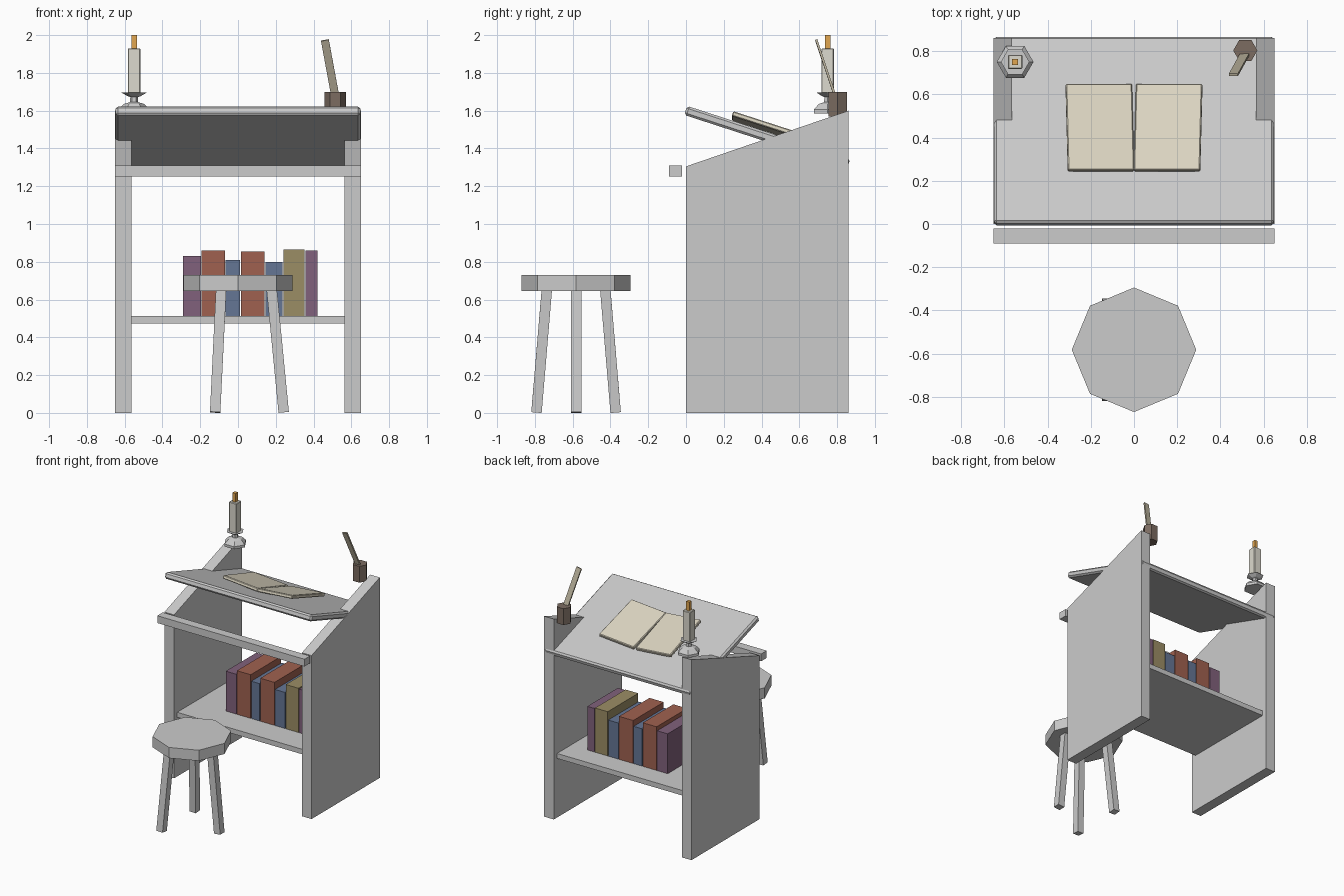
import bpy, bmesh, math
from mathutils import Vector, Euler

if "Cube" in bpy.data.objects:
    bpy.data.objects.remove(bpy.data.objects["Cube"])

def material(name, rgb):
    m = bpy.data.materials.new(name)
    m.diffuse_color = (*rgb, 1)
    m.use_nodes = True
    m.node_tree.nodes["Principled BSDF"].inputs["Base Color"].default_value = m.diffuse_color
    return m

RED = material("red_leather", (0.35, 0.12, 0.08))
BLUE = material("blue_cloth", (0.13, 0.18, 0.30))
KHAKI = material("khaki_cloth", (0.33, 0.27, 0.13))
PURPLE = material("purple_cloth", (0.22, 0.12, 0.20))
PAPER = material("paper", (0.72, 0.67, 0.54))
WAX = material("wax", (0.72, 0.70, 0.62))
FLAME = material("flame", (0.75, 0.38, 0.08))
CLAY = material("clay", (0.20, 0.15, 0.12))
FEATHER = material("feather", (0.50, 0.45, 0.34))

def finish(name, bm, mat=None, bevel=0):
    bmesh.ops.recalc_face_normals(bm, faces=bm.faces)
    me = bpy.data.meshes.new(name)
    bm.to_mesh(me)
    bm.free()
    ob = bpy.data.objects.new(name, me)
    bpy.context.collection.objects.link(ob)
    if mat:
        me.materials.append(mat)
    if bevel:
        mod = ob.modifiers.new("bevel", 'BEVEL')
        mod.width, mod.segments = bevel, 1
    return ob

def box(name, center, size, mat=None, rot=None, bevel=0):
    bm = bmesh.new()
    bmesh.ops.create_cube(bm, size=1)
    bmesh.ops.scale(bm, vec=size, verts=bm.verts)
    ob = finish(name, bm, mat, bevel)
    ob.location = center
    if rot:
        ob.rotation_euler = rot
    return ob

def span(name, x, y, z, mat=None, bevel=0):
    lo, hi = Vector((x[0], y[0], z[0])), Vector((x[1], y[1], z[1]))
    return box(name, (lo + hi) / 2, hi - lo, mat, None, bevel)

def turned(name, x, y, profile, sides, mat=None):
    """Stack of (radius, z) rings with capped ends."""
    bm = bmesh.new()
    rings = [[bm.verts.new((x + r * math.cos(math.tau * i / sides),
                            y + r * math.sin(math.tau * i / sides), z))
              for i in range(sides)] for r, z in profile]
    for a, b in zip(rings, rings[1:]):
        for i in range(sides):
            j = (i + 1) % sides
            bm.faces.new((a[i], a[j], b[j], b[i]))
    bm.faces.new(rings[0][::-1])
    bm.faces.new(rings[-1])
    return finish(name, bm, mat)

def strut(name, start, end, width, depth, mat=None):
    a, b = Vector(start), Vector(end)
    d = b - a
    rot = Vector((0, 0, 1)).rotation_difference(d).to_euler()
    return box(name, (a + b) / 2, (width, depth, d.length), mat, rot)

# Side panels with sloped tops
for side, label in ((-1, "left"), (1, "right")):
    bm = bmesh.new()
    prof = [(0, 0), (0.86, 0), (0.86, 1.6), (0, 1.305)]
    face = bm.faces.new([bm.verts.new((side * 0.565, y, z)) for y, z in prof])
    ext = bmesh.ops.extrude_face_region(bm, geom=[face])
    bmesh.ops.translate(bm, vec=(side * 0.085, 0, 0),
                        verts=[v for v in ext["geom"] if isinstance(v, bmesh.types.BMVert)])
    finish(label + "_side_panel", bm)

# Tilted writing board, front ledge and book shelf
TILT = -0.314
box("writing_board", (0, 0.43, 1.461), (1.296, 0.908, 0.05), None, (TILT, 0, 0), 0.012)
span("front_ledge", (-0.65, 0.65), (-0.09, -0.02), (1.252, 1.31))
span("shelf", (-0.565, 0.565), (0.04, 0.82), (0.472, 0.512))

# Row of books on the shelf
books = [(-0.29, -0.197, 0.83, PURPLE), (-0.192, -0.07, 0.86, RED),
         (-0.065, 0.01, 0.81, BLUE), (0.015, 0.14, 0.855, RED),
         (0.145, 0.235, 0.80, BLUE), (0.24, 0.352, 0.865, KHAKI),
         (0.358, 0.42, 0.86, PURPLE)]
for i, (x0, x1, top, mat) in enumerate(books):
    span(f"shelf_book_{i + 1}", (x0, x1), (0.26, 0.645), (0.51, top), mat)

# Open book lying on the board, pages lifted at the outer edges
for side, label in ((-1, "left"), (1, "right")):
    box(label + "_page_block", (side * 0.158, 0.446, 1.508), (0.308, 0.42, 0.026),
        PAPER, (TILT, -side * 0.08, 0), 0.005)

# Candlestick, candle and flame
cx, cy = -0.55, 0.75
turned("candlestick", cx, cy, [(0.085, 1.585), (0.085, 1.605), (0.055, 1.635), (0.022, 1.645),
                               (0.02, 1.672), (0.035, 1.677), (0.066, 1.695)], 6)
span("candle", (cx - 0.033, cx + 0.033), (cy - 0.033, cy + 0.033), (1.69, 1.93), WAX, 0.004)
span("candle_flame", (cx - 0.014, cx + 0.014), (cy - 0.014, cy + 0.014), (1.93, 2.0), FLAME)

# Inkwell and quill
turned("inkwell", 0.515, 0.803, [(0.056, 1.57), (0.056, 1.70)], 6, CLAY)
strut("quill", (0.518, 0.795, 1.66), (0.46, 0.69, 1.973), 0.042, 0.012, FEATHER)

# Three-legged stool
sy = -0.582
turned("stool_seat", 0, sy, [(0.288, 0.645), (0.288, 0.73)], 8)
for i in range(3):
    a = math.tau * i / 3
    c, s = math.cos(a), math.sin(a)
    strut(f"stool_leg_{i + 1}", (0.242 * c, sy + 0.242 * s, 0.003),
          (0.178 * c, sy + 0.178 * s, 0.66), 0.055, 0.055)
